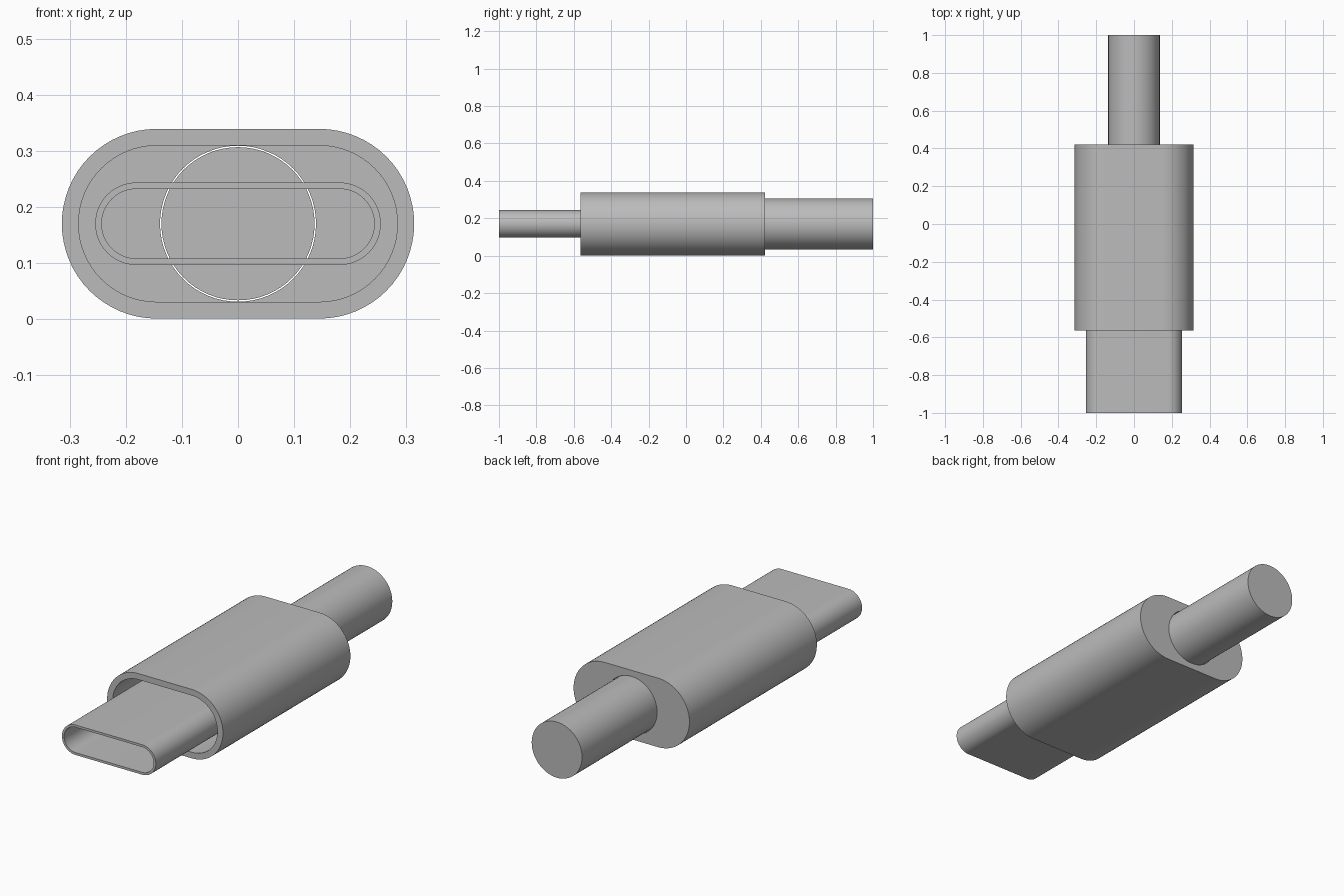
import bpy
import bmesh
import math

if "Cube" in bpy.data.objects:
    bpy.data.objects.remove(bpy.data.objects["Cube"], do_unlink=True)

MID_Z = 0.17      # height of the shared centre axis
ARC_STEPS = 32    # segments in each rounded end

grey = bpy.data.materials.new("plain grey")
grey.use_nodes = True
colour = (0.5, 0.5, 0.5, 1.0)
grey.diffuse_color = colour
grey.node_tree.nodes["Principled BSDF"].inputs["Base Color"].default_value = colour


def outline(bm, y, half_flat, radius):
    """Ring of vertices: two half circles joined by straight flats."""
    ring = []
    for side in (1, -1):
        for i in range(ARC_STEPS + 1):
            a = -math.pi / 2 + math.pi * i / ARC_STEPS
            ring.append(bm.verts.new((side * (half_flat + radius * math.cos(a)), y,
                                      MID_Z + side * radius * math.sin(a))))
    return ring


def loft(name, sections, hollow):
    """Skin through (y, half_flat, radius) sections; hollow parts wrap round to the start."""
    bm = bmesh.new()
    rings = [outline(bm, *s) for s in sections]
    pairs = list(zip(rings, rings[1:]))
    if hollow:
        pairs.append((rings[-1], rings[0]))
    else:
        bm.faces.new(rings[0])
        bm.faces.new(rings[-1])
    n = len(rings[0])
    for a, b in pairs:
        for i in range(n):
            j = (i + 1) % n
            bm.faces.new((a[i], a[j], b[j], b[i]))
    bmesh.ops.remove_doubles(bm, verts=bm.verts[:], dist=1e-5)
    bmesh.ops.recalc_face_normals(bm, faces=bm.faces[:])
    mesh = bpy.data.meshes.new(name)
    bm.to_mesh(mesh)
    bm.free()
    mesh.materials.append(grey)
    obj = bpy.data.objects.new(name, mesh)
    bpy.context.collection.objects.link(obj)
    bpy.ops.object.select_all(action="DESELECT")
    obj.select_set(True)
    bpy.context.view_layer.objects.active = obj
    bpy.ops.object.shade_smooth_by_angle(angle=math.radians(30))
    return obj


# Housing: open at the front, back wall pierced by a round cable hole
loft("housing", [(-0.565, 0.145, 0.169), (0.422, 0.145, 0.169),
                 (0.422, 0.0, 0.139), (0.39, 0.0, 0.139),
                 (0.39, 0.145, 0.1392), (-0.565, 0.145, 0.1392)], True)

# Connector: thin open sleeve reaching into the housing
loft("connector_sleeve", [(-1.0, 0.181, 0.0735), (-0.1, 0.181, 0.0735),
                          (-0.1, 0.181, 0.062), (-1.0, 0.181, 0.062)], True)

# Cable: solid rod with a hairline gap to the hole
loft("cable", [(0.3, 0.0, 0.1365), (1.0, 0.0, 0.1365)], False)
